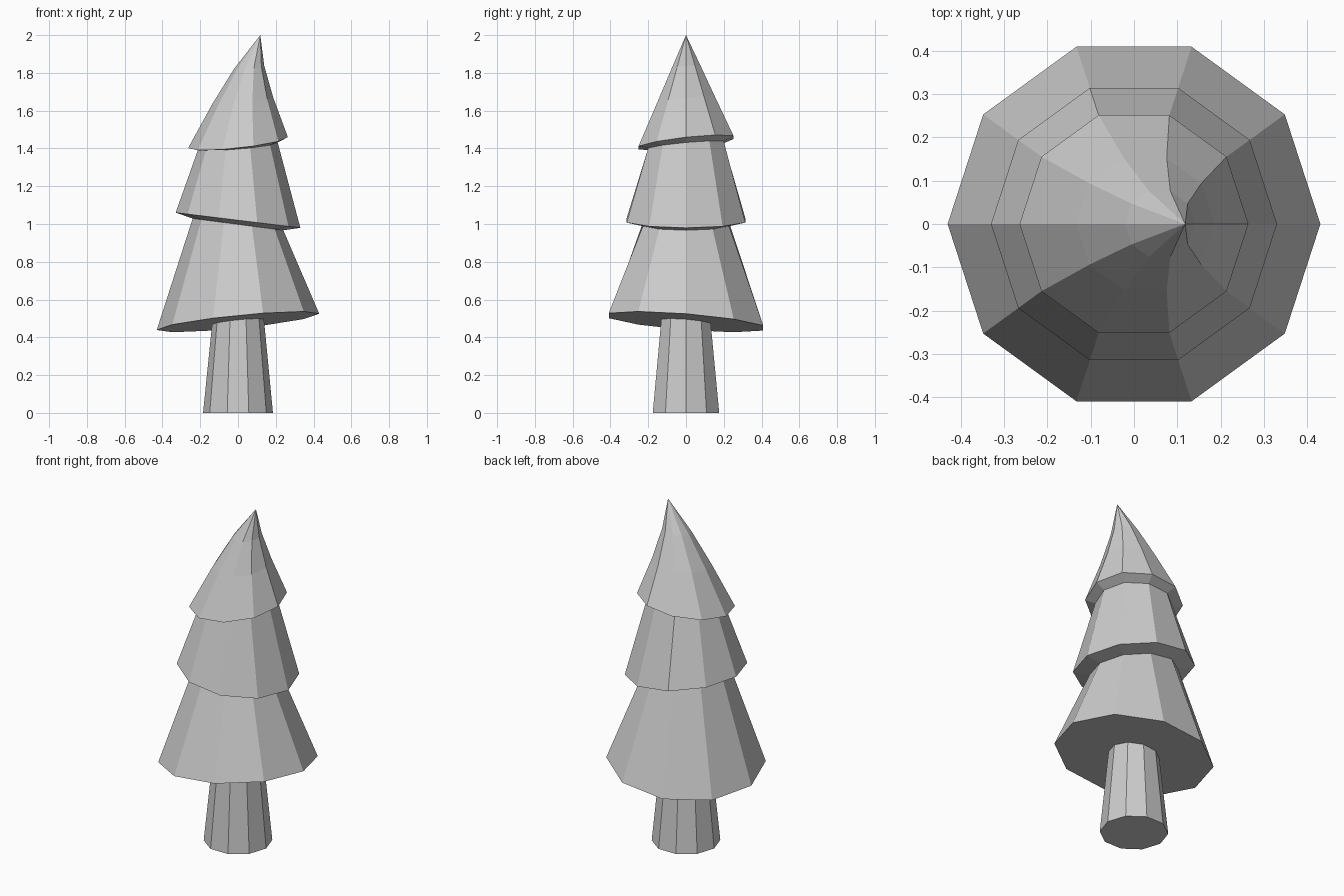
import bpy, bmesh
from math import cos, sin, tau

if "Cube" in bpy.data.objects:
    bpy.data.objects.remove(bpy.data.objects["Cube"])

SIDES = 10


def loft(name, rings, tip=None):
    """Skin ten-sided rings (radius, centre x, z, tilt in x, tilt in y), bottom to top."""
    bm = bmesh.new()
    loops = []
    for r, cx, z, tx, ty in rings:
        loop = []
        for i in range(SIDES):
            x, y = r * cos(tau * i / SIDES), r * sin(tau * i / SIDES)
            loop.append(bm.verts.new((cx + x, y, z + tx * x + ty * y)))
        loops.append(loop)
    bm.faces.new(loops[0][::-1])
    for a, b in zip(loops, loops[1:]):
        for i in range(SIDES):
            j = (i + 1) % SIDES
            bm.faces.new((a[i], a[j], b[j], b[i]))
    if tip:
        t = bm.verts.new(tip)
        for i in range(SIDES):
            bm.faces.new((loops[-1][i], loops[-1][(i + 1) % SIDES], t))
    else:
        bm.faces.new(loops[-1])
    bmesh.ops.recalc_face_normals(bm, faces=bm.faces)
    mesh = bpy.data.meshes.new(name)
    bm.to_mesh(mesh)
    bm.free()
    obj = bpy.data.objects.new(name, mesh)
    bpy.context.collection.objects.link(obj)
    return obj


# Tapered trunk
loft("trunk", [(0.185, 0, 0, 0, 0), (0.137, 0, 0.485, 0.1, -0.08)])

# Three tilted branch tiers, the last one bending over to the tip
loft("foliage", [
    (0.43, 0, 0.482, 0.1, -0.08),      # lower tier
    (0.24, 0, 0.998, -0.13, 0.0),
    (0.33, 0, 1.02, -0.122, 0.0),      # middle tier
    (0.21, 0, 1.415, 0.08, 0.09),
    (0.264, 0, 1.431, 0.11, 0.11),     # upper tier
    (0.16, 0.026, 1.655, 0.1, 0.11),
    (0.08, 0.059, 1.829, 0.1, 0.11),
], tip=(0.118, 0, 2.0))
